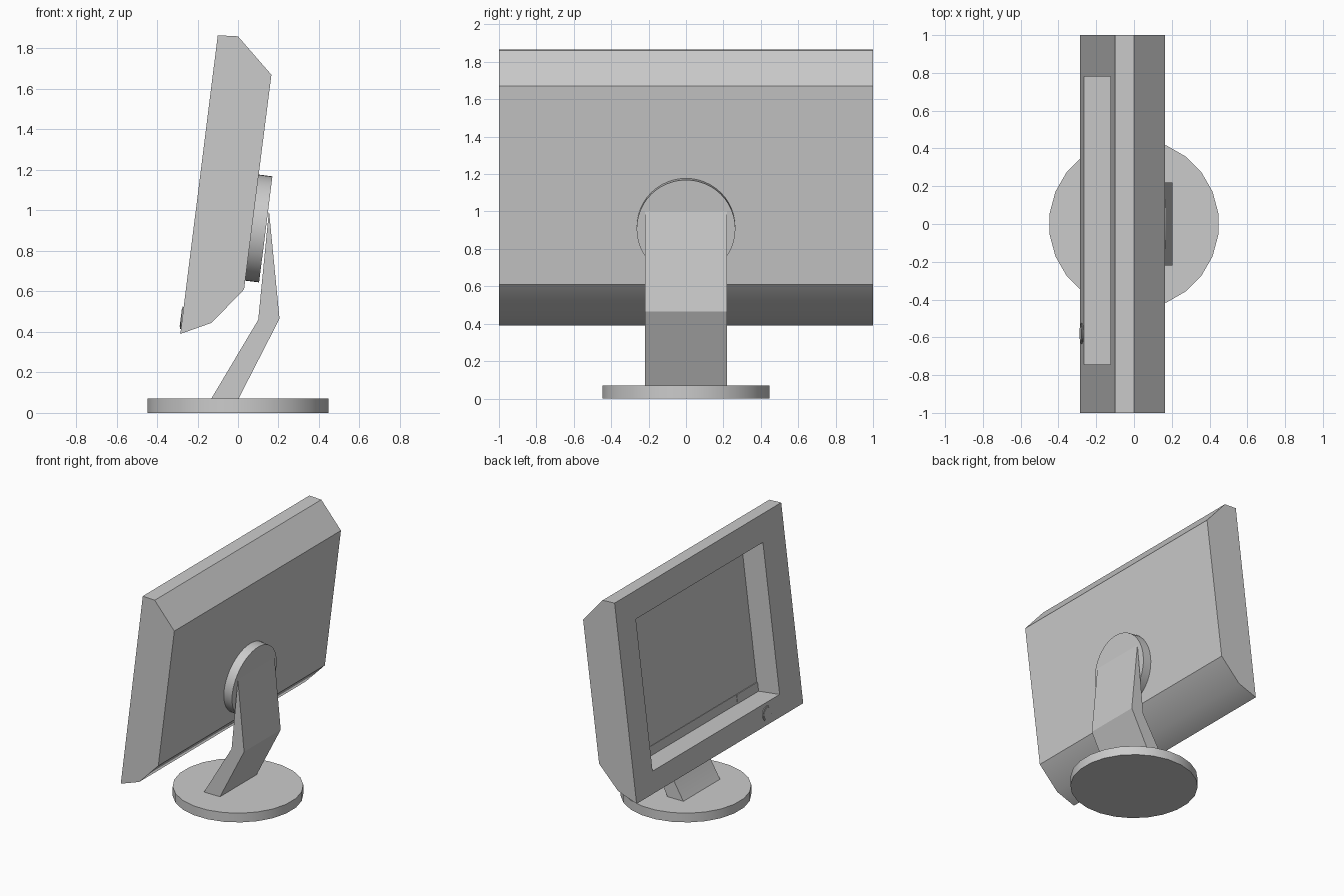
import bpy, bmesh, math
from mathutils import Matrix, Vector

if "Cube" in bpy.data.objects:
    bpy.data.objects.remove(bpy.data.objects["Cube"])

# Single plastic colour
GREY = (0.6, 0.6, 0.6, 1.0)
plastic = bpy.data.materials.new("grey_plastic")
plastic.use_nodes = True
plastic.diffuse_color = GREY
plastic.node_tree.nodes["Principled BSDF"].inputs["Base Color"].default_value = GREY

# Tilted display frame: local x = width, y = up the display, z = into the display
BOTTOM, TOP = Vector((-0.285, 0, 0.39)), Vector((-0.10, 0, 1.865))
up = (TOP - BOTTOM).normalized()
side = Vector((0, 1, 0))
inward = side.cross(up)
frame = Matrix.Translation(BOTTOM) @ Matrix((side, up, inward)).transposed().to_4x4()
HEIGHT = (TOP - BOTTOM).length


def finish(name, bm):
    bmesh.ops.recalc_face_normals(bm, faces=bm.faces)
    mesh = bpy.data.meshes.new(name)
    bm.to_mesh(mesh)
    bm.free()
    obj = bpy.data.objects.new(name, mesh)
    bpy.context.collection.objects.link(obj)
    mesh.materials.append(plastic)
    bpy.ops.object.select_all(action="DESELECT")
    obj.select_set(True)
    bpy.context.view_layer.objects.active = obj
    bpy.ops.object.shade_smooth_by_angle(angle=math.radians(30))
    return obj


def prism(profile, half_width):
    """Extrude an x-z profile along y."""
    bm = bmesh.new()
    face = bm.faces.new([bm.verts.new((x, -half_width, z)) for x, z in profile])
    geom = bmesh.ops.extrude_face_region(bm, geom=[face])["geom"]
    verts = [g for g in geom if isinstance(g, bmesh.types.BMVert)]
    bmesh.ops.translate(bm, verts=verts, vec=(0, 2 * half_width, 0))
    bmesh.ops.recalc_face_normals(bm, faces=bm.faces)
    return bm


def disc(name, radius, depth, segments, matrix):
    bm = bmesh.new()
    bmesh.ops.create_cone(bm, cap_ends=True, segments=segments, radius1=radius,
                          radius2=radius, depth=depth, matrix=matrix)
    return finish(name, bm)


def plate(name, x0, x1, y0, y1, depth, thick):
    """Thin box lying on the tilted screen."""
    bm = bmesh.new()
    place = Matrix.Translation(((x0 + x1) / 2, (y0 + y1) / 2, depth - thick / 2))
    bmesh.ops.create_cube(bm, size=1, matrix=frame @ place @ Matrix.Diagonal((x1 - x0, y1 - y0, thick, 1)))
    return finish(name, bm)


# Display housing with a deep recessed screen
LEFT, RIGHT, LOW, HIGH, DEEP = -0.745, 0.78, 0.16, HEIGHT - 0.2, 0.185
housing = prism([(-0.285, 0.39), (-0.10, 1.865), (0, 1.86), (0.165, 1.67),
                 (0.03, 0.61), (-0.13, 0.445)], 1.0)
front = max(housing.faces, key=lambda f: -f.normal.dot(inward))
bmesh.ops.inset_individual(housing, faces=[front], thickness=0.2)
to_local = frame.inverted()
for v in front.verts:
    p = to_local @ v.co
    v.co = frame @ Vector((LEFT if p.x < 0 else RIGHT, LOW if p.y < HEIGHT / 2 else HIGH, 0))
screen = bmesh.ops.extrude_discrete_faces(housing, faces=[front])["faces"][0]
bmesh.ops.translate(housing, verts=screen.verts, vec=inward * DEEP)
finish("display_housing", housing)

# Strip and corner panel along the bottom of the screen
plate("screen_bottom_strip", LEFT, RIGHT, LOW, LOW + 0.067, DEEP, 0.004)
plate("screen_corner_panel", LEFT, LEFT + 0.25, LOW, LOW + 0.067, DEEP, 0.007)

# Power button: outer ring and inner cap
for name, radius, thick in (("button_ring", 0.055, 0.006), ("button_cap", 0.045, 0.009)):
    disc(name, radius, thick, 24, frame @ Matrix.Translation((-0.58, 0.08, -thick / 2 + 0.001)))

# Round mount on the back of the housing
disc("rear_mount", 0.264, 0.073, 48, frame @ Matrix.Translation((0, 0.565, 0.318)))

# Bent neck
finish("stand_neck", prism([(-0.135, 0.065), (0, 0.065), (0.205, 0.465),
                            (0.153, 1.0), (0.10, 0.46)], 0.22))

# Round foot
disc("stand_base", 0.45, 0.07, 24,
     Matrix.Translation((0, 0, 0.035)) @ Matrix.Rotation(math.radians(7.5), 4, "Z"))
